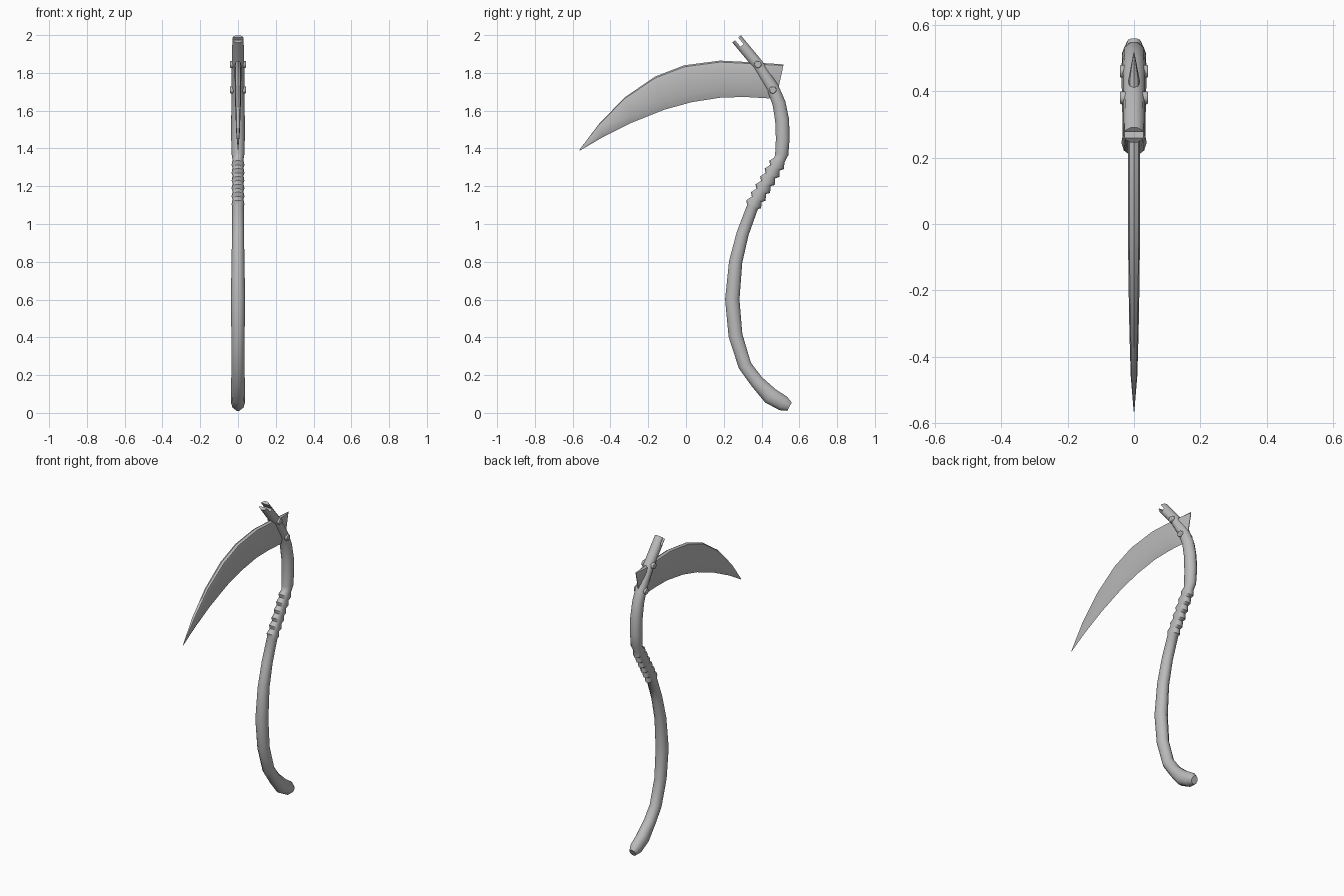
import bpy, bmesh
from math import cos, sin, pi, radians, atan2
from mathutils import Vector

old = bpy.data.objects.get("Cube")
if old:
    bpy.data.objects.remove(old, do_unlink=True)

grey = bpy.data.materials.new("plain grey")
grey.use_nodes = True
grey.diffuse_color = (0.5, 0.5, 0.5, 1)
grey.node_tree.nodes["Principled BSDF"].inputs["Base Color"].default_value = (0.5, 0.5, 0.5, 1)


def finish(ob, angle=45):
    ob.data.materials.clear()
    ob.data.materials.append(grey)
    bpy.ops.object.select_all(action="DESELECT")
    ob.select_set(True)
    bpy.context.view_layer.objects.active = ob
    bpy.ops.object.shade_smooth_by_angle(angle=radians(angle))


def loft(name, rings):
    """Skin a list of equal rings of points and cap both ends."""
    bm = bmesh.new()
    loops = [[bm.verts.new(p) for p in ring] for ring in rings]
    n = len(loops[0])
    for a, b in zip(loops, loops[1:]):
        for i in range(n):
            j = (i + 1) % n
            bm.faces.new((a[i], a[j], b[j], b[i]))
    bm.faces.new(loops[0])
    bm.faces.new(loops[-1])
    bmesh.ops.recalc_face_normals(bm, faces=bm.faces)
    mesh = bpy.data.meshes.new(name)
    bm.to_mesh(mesh)
    bm.free()
    ob = bpy.data.objects.new(name, mesh)
    bpy.context.collection.objects.link(ob)
    return ob


# Handle centre line: y, z, radius in profile, half width
lower = [(.548, .033, .026, .022), (.515, .05, .043, .036), (.447, .09, .047, .038),
         (.375, .165, .038, .036), (.312, .25, .037, .035), (.262, .41, .039, .035),
         (.245, .6, .040, .038), (.263, .8, .037, .034), (.30, .95, .034, .032),
         (.352, 1.09, .032, .031)]
upper = [(.507, 1.37, .037, .034), (.512, 1.45, .038, .036), (.509, 1.55, .039, .036),
         (.492, 1.64, .037, .035), (.46, 1.72, .034, .034), (.38, 1.845, .031, .033),
         (.268, 1.98, .031, .032)]

# Saw-tooth ribs of the grip between the two handle halves
ribs = []
teeth = 6
for k in range(teeth):
    for f, r, w in ((.1, .047, .034), (.75, .031, .029)):
        t = (k + f) / teeth
        ribs.append((.356 + .145 * t, 1.10 + .25 * t, r, w))
path = lower + ribs + upper

SIDES = 10
rings = []
for i, (y, z, r, w) in enumerate(path):
    a, b = path[max(i - 1, 0)], path[min(i + 1, len(path) - 1)]
    d = Vector((0, b[0] - a[0], b[1] - a[1])).normalized()
    n = Vector((0, d.z, -d.y))
    rings.append([Vector((w * cos(2 * pi * s / SIDES), y, z)) + n * r * sin(2 * pi * s / SIDES)
                  for s in range(SIDES)])
handle = loft("handle", rings)

# Notch that forks the top end of the handle
tilt = atan2(.112, .135)
bpy.ops.mesh.primitive_cube_add(size=1, location=(0, .268, 1.98), rotation=(tilt, 0, 0))
cutter = bpy.context.object
cutter.name = "notch_cutter"
cutter.scale = (.2, .022, .09)
cutter.hide_render = True
bpy.context.view_layer.objects.active = handle
notch = handle.modifiers.new("notch", "BOOLEAN")
notch.object = cutter
notch.operation = "DIFFERENCE"
notch.solver = "EXACT"
bpy.ops.object.modifier_apply(modifier="notch")
bpy.data.objects.remove(cutter, do_unlink=True)
finish(handle)

# Blade stations: spine y, z, cutting edge y, z, half thickness
stations = [(-.565, 1.392, -.563, 1.388, .001), (-.46, 1.53, -.44, 1.46, .010),
            (-.325, 1.67, -.29, 1.535, .014), (-.165, 1.78, -.115, 1.605, .017),
            (-.01, 1.84, .03, 1.645, .018), (.18, 1.865, .19, 1.67, .018),
            (.335, 1.857, .32, 1.672, .018), (.44, 1.85, .44, 1.665, .016),
            (.517, 1.845, .485, 1.70, .002)]
section = [(0, 1), (.75, .96), (1, .86), (.9, .22), (0, 0), (-.9, .22), (-1, .86), (-.75, .96)]
blade = loft("blade", [[(x * h, by + (ty - by) * t, bz + (tz - bz) * t) for x, t in section]
                       for ty, tz, by, bz, h in stations])
finish(blade, 35)

# Rivets through handle and blade
for name, y, z in (("upper_rivet", .38, 1.845), ("lower_rivet", .46, 1.71)):
    bpy.ops.mesh.primitive_cylinder_add(vertices=10, radius=.02, depth=.084,
                                        location=(0, y, z), rotation=(0, pi / 2, 0))
    rivet = bpy.context.object
    rivet.name = name
    bevel = rivet.modifiers.new("rounded rim", "BEVEL")
    bevel.width = .004
    bevel.segments = 2
    finish(rivet)
